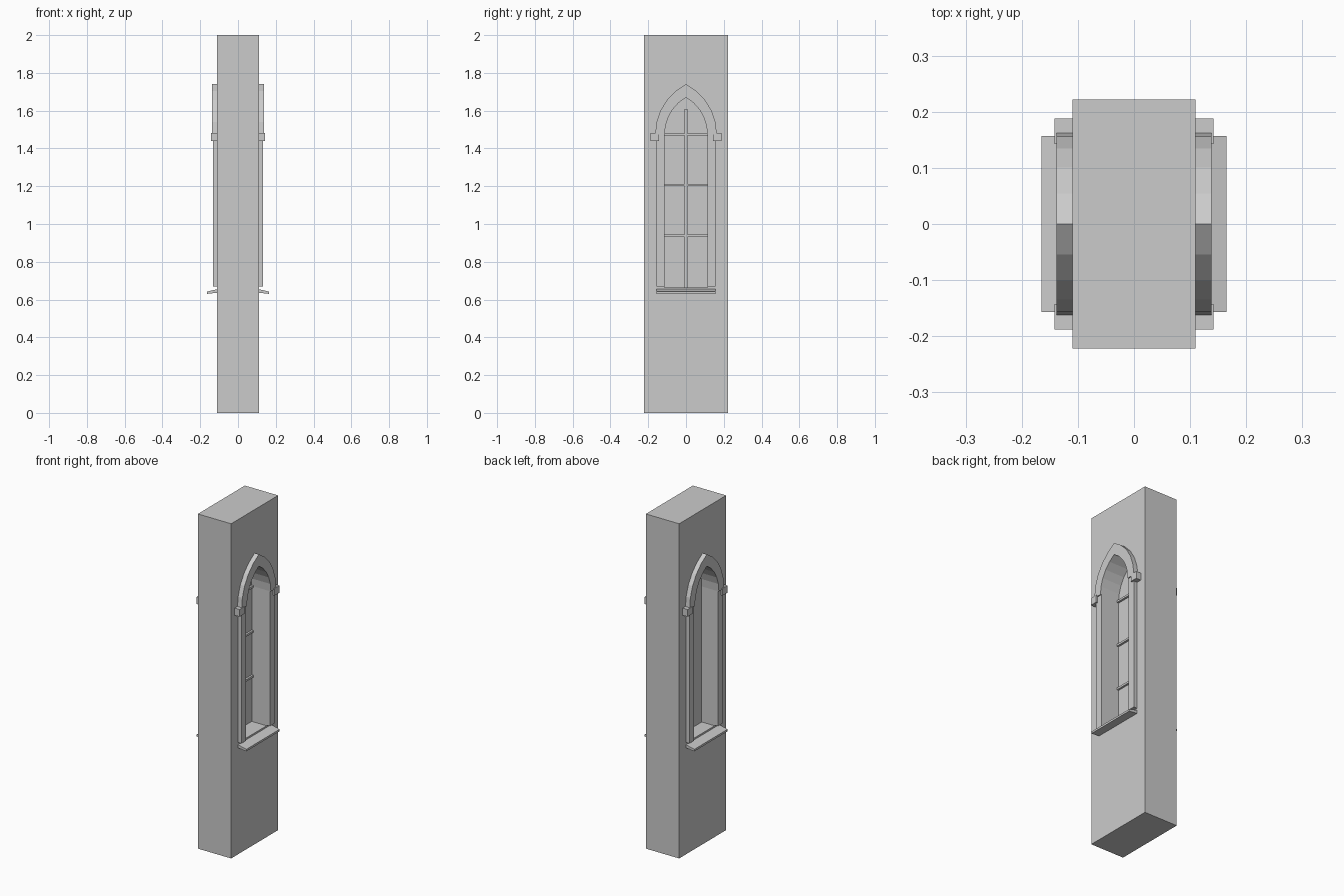
import bpy, bmesh, math

if "Cube" in bpy.data.objects:
    bpy.data.objects.remove(bpy.data.objects["Cube"])

SPRING = 1.475


def pointed_arch(w, h, n=5):
    """Two-centred arch points from the right springing over the apex to the left."""
    r = (w * w + h * h) / (2 * w)
    top = math.acos((r - w) / r)
    right = [(r * math.cos(top * i / n) - (r - w), SPRING + r * math.sin(top * i / n))
             for i in range(n + 1)]
    return right + [(-y, z) for y, z in reversed(right[:-1])]


def prism(name, loops, x0, x1):
    """Extrude y-z outlines (inner loops become holes) from x0 to x1."""
    x0, x1 = min(x0, x1), max(x0, x1)
    cu = bpy.data.curves.new(name, 'CURVE')
    cu.dimensions = '2D'
    cu.fill_mode = 'BOTH'
    cu.extrude = (x1 - x0) / 2
    for pts in loops:
        sp = cu.splines.new('POLY')
        sp.points.add(len(pts) - 1)
        for p, (y, z) in zip(sp.points, pts):
            p.co = (y, z, 0, 1)
        sp.use_cyclic_u = True
    tmp = bpy.data.objects.new(name + "_outline", cu)
    bpy.context.collection.objects.link(tmp)
    dg = bpy.context.evaluated_depsgraph_get()
    me = bpy.data.meshes.new_from_object(tmp.evaluated_get(dg))
    bpy.data.objects.remove(tmp)
    bpy.data.curves.remove(cu)
    bm = bmesh.new()
    bm.from_mesh(me)
    for v in bm.verts:
        a, b, c = v.co
        v.co = (c + (x0 + x1) / 2, a, b)
    bmesh.ops.remove_doubles(bm, verts=bm.verts, dist=1e-5)
    bmesh.ops.recalc_face_normals(bm, faces=bm.faces)
    for f in bm.faces:
        f.smooth = False
    bm.to_mesh(me)
    bm.free()
    me.name = name
    ob = bpy.data.objects.new(name, me)
    bpy.context.collection.objects.link(ob)
    return ob


def rect(y0, y1, z0, z1):
    return [(y0, z0), (y1, z0), (y1, z1), (y0, z1)]


def sill(name, s):
    """Sloped sill: x-z profile extruded along y."""
    prof = [(0.11, 0.636), (0.165, 0.63), (0.165, 0.642), (0.11, 0.655)]
    bm = bmesh.new()
    f = bm.faces.new([bm.verts.new((s * x, -0.157, z)) for x, z in prof])
    ext = bmesh.ops.extrude_face_region(bm, geom=[f])
    for v in ext['geom']:
        if isinstance(v, bmesh.types.BMVert):
            v.co.y = 0.157
    bmesh.ops.recalc_face_normals(bm, faces=bm.faces)
    me = bpy.data.meshes.new(name)
    bm.to_mesh(me)
    bm.free()
    bpy.context.collection.objects.link(bpy.data.objects.new(name, me))


# Wall with a pointed window opening
inner = pointed_arch(0.113, 0.195)
opening = inner + [(-0.113, 0.665), (0.113, 0.665)]
prism("wall", [rect(-0.222, 0.222, 0, 2), opening], -0.11, 0.11)

# Window pane and glazing bars
prism("window_pane", [opening], -0.025, 0.012)
prism("mullion", [rect(-0.008, 0.008, 0.665, 1.61)], 0.012, 0.026)
for i, z in enumerate((0.938, 1.206, 1.474)):
    prism(f"glazing_bar_{i + 1}", [rect(-0.113, 0.113, z - 0.006, z + 0.006)], 0.012, 0.024)

# Trim on both wall faces
outer = pointed_arch(0.163, 0.265)
for side, s in (("right", 1), ("left", -1)):
    prism(f"arch_moulding_{side}", [outer + inner[::-1]], s * 0.11, s * 0.138)
    sill(f"sill_{side}", s)
    for end, t in (("back", 1), ("front", -1)):
        jamb = [(t * y, z) for y, z in rect(0.113, 0.157, 0.668, SPRING)]
        stop = [(t * y, z) for y, z in rect(0.143, 0.188, 1.44, 1.483)]
        prism(f"jamb_{side}_{end}", [jamb], s * 0.11, s * 0.132)
        prism(f"arch_stop_{side}_{end}", [stop], s * 0.11, s * 0.142)
